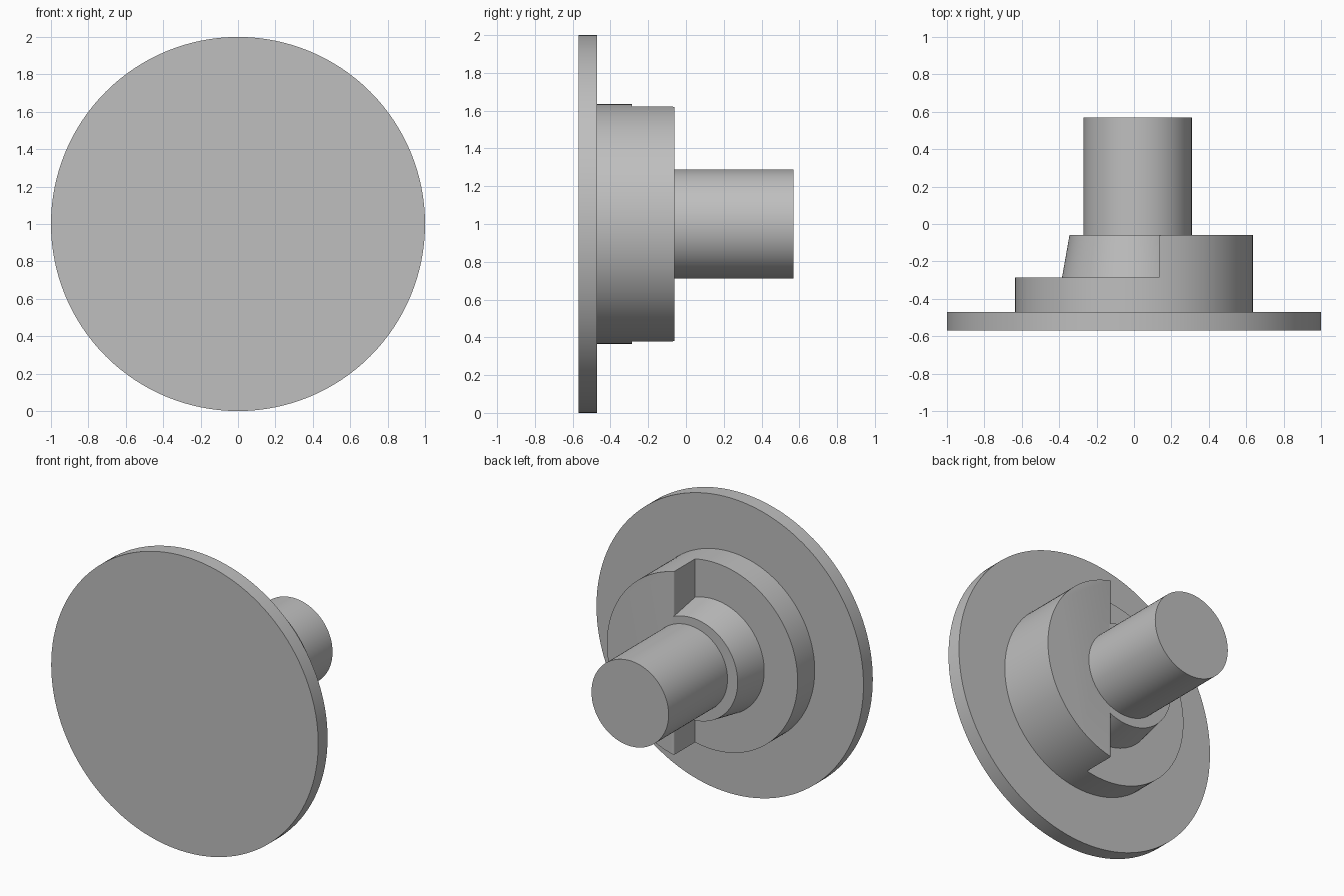
import bpy
import bmesh
from mathutils import Matrix, Vector

cube = bpy.data.objects.get("Cube")
if cube:
    bpy.data.objects.remove(cube, do_unlink=True)

grey = bpy.data.materials.new("plain grey")
grey.use_nodes = True
colour = (0.52, 0.52, 0.52, 1)
grey.diffuse_color = colour
grey.node_tree.nodes["Principled BSDF"].inputs["Base Color"].default_value = colour

AXIS_Z = 1.0
FLANGE_FRONT, FLANGE_BACK = -0.57, -0.47
STEP, LAND, SHAFT_END = -0.287, -0.06, 0.57
WALL_X, ROUND = 0.133, 0.01


def turned(name, y0, y1, r0, r1, x=0.0, open_front=True, shape=None):
    """Round part along y; the front cap is dropped where another part hides it."""
    bm = bmesh.new()
    bmesh.ops.create_cone(bm, cap_ends=True, segments=128, radius1=r0,
                          radius2=r1, depth=y1 - y0)
    # Turn the cone axis from z to y
    bm.transform(Matrix.Translation((x, (y0 + y1) / 2, AXIS_Z))
                 @ Matrix.Rotation(-1.5707963, 4, 'X'))
    if shape:
        shape(bm)
    bm.normal_update()
    if open_front:
        caps = [f for f in bm.faces if f.normal.y < -0.99]
        bmesh.ops.delete(bm, geom=caps, context='FACES')
    mesh = bpy.data.meshes.new(name)
    bm.to_mesh(mesh)
    bm.free()
    mesh.materials.append(grey)
    obj = bpy.data.objects.new(name, mesh)
    bpy.context.collection.objects.link(obj)
    bpy.ops.object.select_all(action='DESELECT')
    obj.select_set(True)
    bpy.context.view_layer.objects.active = obj
    bpy.ops.object.shade_smooth_by_angle()
    return obj


def split(bm, x, side):
    """Remove everything on the given side of a plane facing x."""
    cut = bmesh.ops.bisect_plane(
        bm, geom=bm.verts[:] + bm.edges[:] + bm.faces[:], dist=1e-5,
        plane_co=Vector((x, 0, 0)), plane_no=Vector((side, 0, 0)),
        clear_outer=True)
    return [e for e in cut["geom_cut"] if isinstance(e, bmesh.types.BMEdge)]


def raised_half(bm):
    edges = split(bm, WALL_X, -1)
    bmesh.ops.holes_fill(bm, edges=edges, sides=0)
    bmesh.ops.recalc_face_normals(bm, faces=bm.faces[:])
    # Round the long edge at the top of the wall
    lip = [e for e in bm.edges if all(
        abs(v.co.x - WALL_X) < 1e-4 and abs(v.co.y - LAND) < 1e-4
        for v in e.verts)]
    bmesh.ops.bevel(bm, geom=lip, offset=ROUND, segments=4, profile=0.5,
                    affect='EDGES')


def hub_half(bm):
    split(bm, WALL_X + ROUND, 1)


# Wide flange and the round boss behind it
turned("flange", FLANGE_FRONT, FLANGE_BACK, 1.0, 1.0, open_front=False)
turned("boss", FLANGE_BACK, STEP, 0.635, 0.635)

# Raised segment on one side, tapered hub on the other
turned("raised_segment", STEP, LAND, 0.635, 0.635, shape=raised_half)
turned("tapered_hub", STEP, LAND, 0.385, 0.345, shape=hub_half)

# Slightly off-centre shaft
turned("shaft", LAND, SHAFT_END, 0.289, 0.289, x=0.02)
